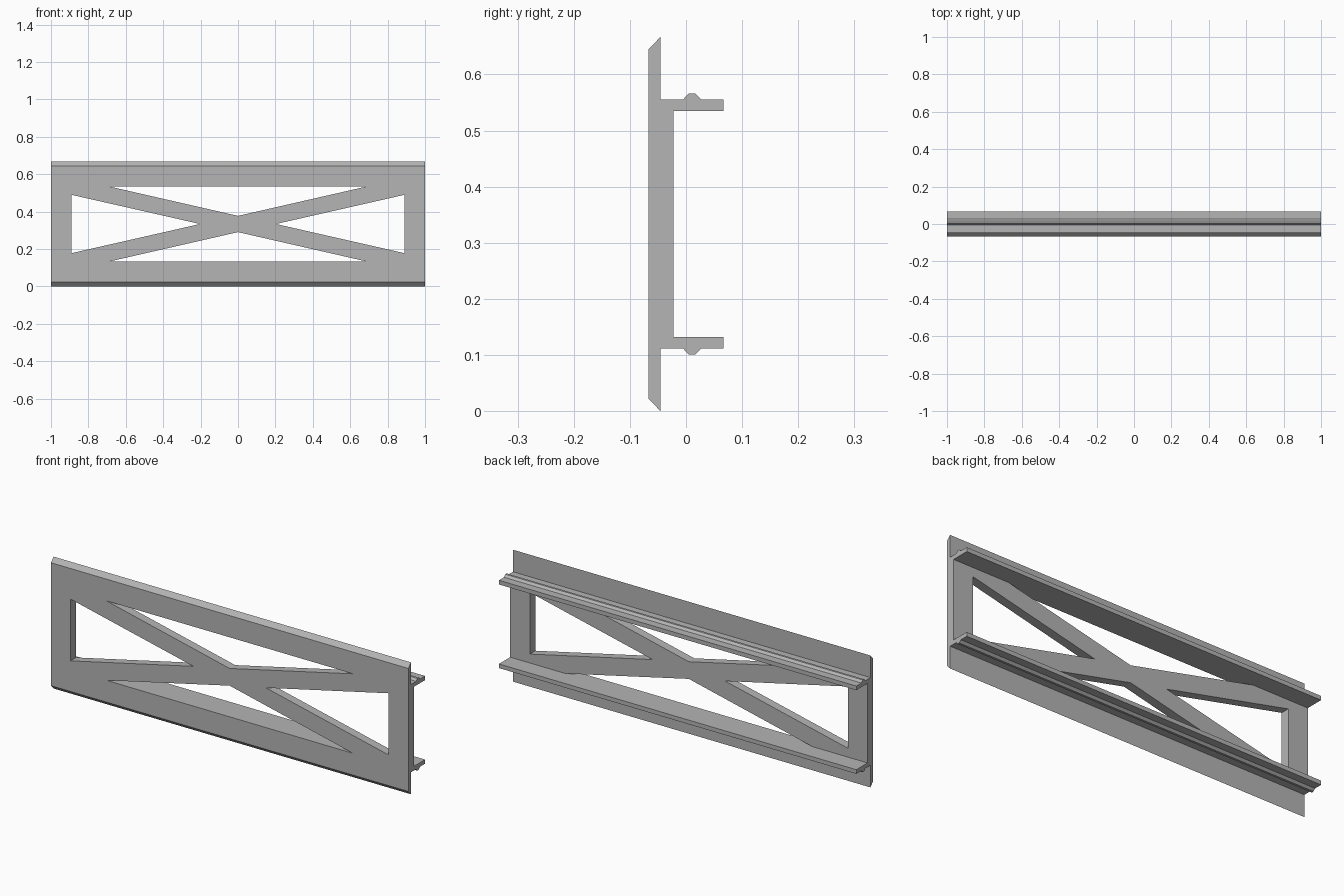
import bpy
import bmesh
from mathutils import Vector

cube = bpy.data.objects.get("Cube")
if cube:
    bpy.data.objects.remove(cube, do_unlink=True)

MID = 0.3335                   # height of the symmetry plane
FRONT, WEB_BACK = -0.067, -0.0225
INNER = 0.201                  # half height between the rails

grey = bpy.data.materials.new("plain_grey")
grey.use_nodes = True
colour = (0.46, 0.46, 0.46, 1)
grey.diffuse_color = colour
grey.node_tree.nodes["Principled BSDF"].inputs["Base Color"].default_value = colour


def extrude_part(name, points, direction, open_side, mirror_axes):
    """Extrude an outline, drop faces hidden on joints, mirror the rest."""
    bm = bmesh.new()
    base = bm.faces.new([bm.verts.new(p) for p in points])
    result = bmesh.ops.extrude_face_region(bm, geom=[base], use_keep_orig=True)
    moved = [v for v in result["geom"] if isinstance(v, bmesh.types.BMVert)]
    bmesh.ops.translate(bm, verts=moved, vec=Vector(direction))
    bmesh.ops.recalc_face_normals(bm, faces=bm.faces)
    hidden = [f for f in bm.faces if open_side(f)]
    bmesh.ops.delete(bm, geom=hidden, context='FACES')
    mesh = bpy.data.meshes.new(name)
    bm.to_mesh(mesh)
    bm.free()
    mesh.materials.append(grey)
    obj = bpy.data.objects.new(name, mesh)
    obj.location.z = MID
    bpy.context.collection.objects.link(obj)
    mod = obj.modifiers.new("mirror", 'MIRROR')
    mod.use_axis = mirror_axes
    mod.merge_threshold = 0.0005


def on_plane(face, axis, value):
    return all(abs(v.co[axis] - value) < 1e-4 for v in face.verts)


# Cross-braced web: one quarter of the outline, mirrored both ways
quarter = [(0, 0), (0.203, 0), (0.89, 0.156), (0.89, 0), (1, 0),
           (1, INNER), (0.69, INNER), (0, 0.0435)]
extrude_part(
    "cross_braced_web",
    [(x, FRONT, z) for x, z in quarter],
    (0, WEB_BACK - FRONT, 0),
    lambda f: on_plane(f, 0, 0) or on_plane(f, 2, 0)
    or (on_plane(f, 2, INNER) and f.calc_center_median().x > 0),
    (True, False, True))

# Bevelled lip and ribbed rail: one cross-section, mirrored top to bottom
section = [(FRONT, INNER), (WEB_BACK, INNER), (0.067, INNER), (0.067, 0.222),
           (0.027, 0.222), (0.016, 0.233), (0.005, 0.233), (-0.005, 0.222),
           (-0.0455, 0.222), (-0.0455, MID), (FRONT, 0.311)]
extrude_part(
    "lips_and_rails",
    [(-1, y, z) for y, z in section],
    (2, 0, 0),
    lambda f: False,
    (False, False, True))
